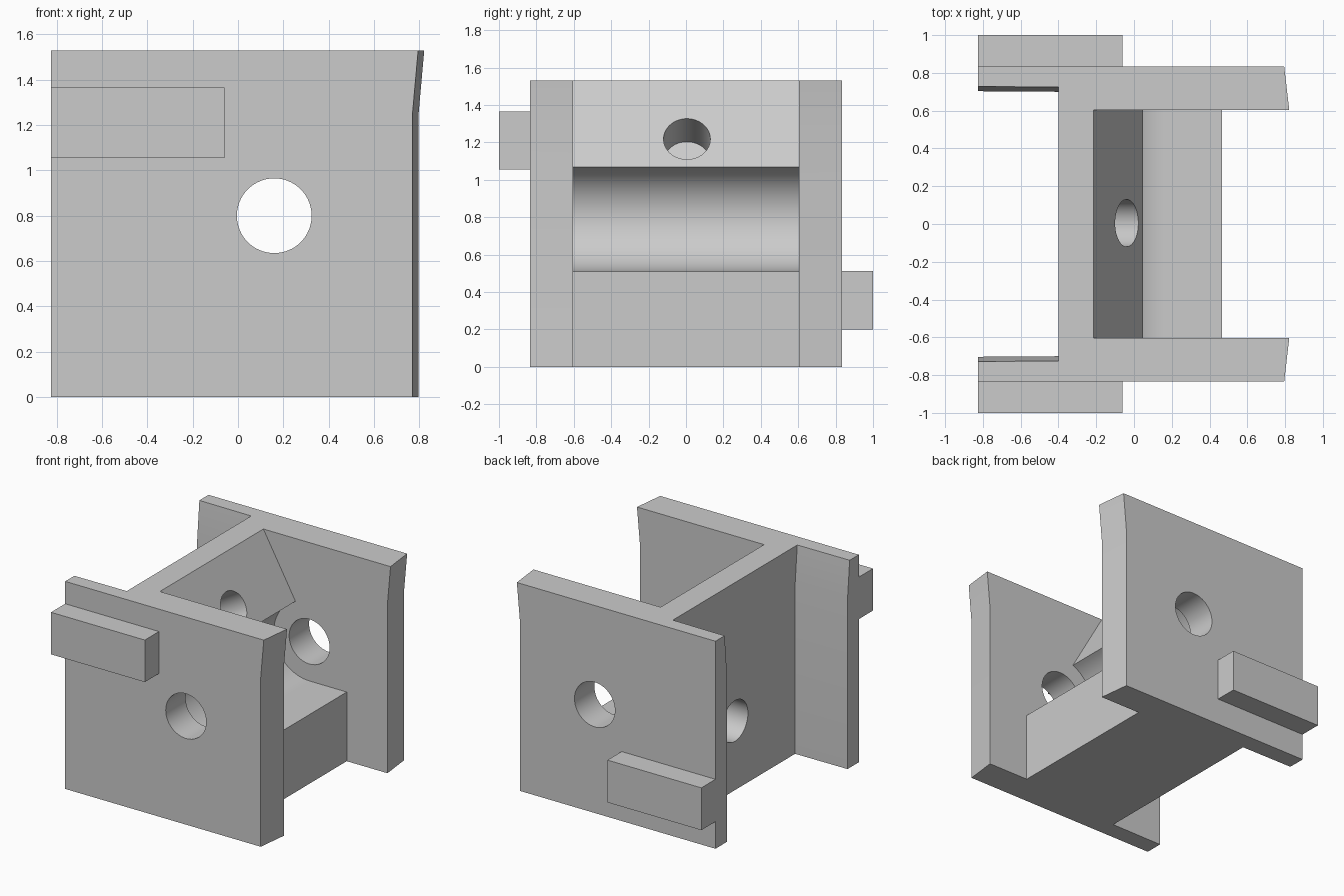
import bpy, bmesh, math
from mathutils import Vector

cube = bpy.data.objects.get("Cube")
if cube:
    bpy.data.objects.remove(cube, do_unlink=True)

grey = bpy.data.materials.new("plain grey")
grey.use_nodes = True
grey.diffuse_color = (0.6, 0.6, 0.6, 1)
grey.node_tree.nodes["Principled BSDF"].inputs["Base Color"].default_value = (0.6, 0.6, 0.6, 1)


def loft(name, rings):
    """Solid through matching closed rings of points."""
    bm = bmesh.new()
    loops = [[bm.verts.new(p) for p in ring] for ring in rings]
    n = len(loops[0])
    bm.faces.new(loops[0])
    bm.faces.new(loops[-1])
    for a, b in zip(loops, loops[1:]):
        for i in range(n):
            j = (i + 1) % n
            bm.faces.new((a[i], a[j], b[j], b[i]))
    bmesh.ops.recalc_face_normals(bm, faces=bm.faces)
    mesh = bpy.data.meshes.new(name)
    bm.to_mesh(mesh)
    bm.free()
    mesh.materials.append(grey)
    obj = bpy.data.objects.new(name, mesh)
    bpy.context.collection.objects.link(obj)
    return obj


def drill(obj, centre, axis, radius, half_length):
    """Cut a round hole, reaching half_length either side of centre."""
    bpy.ops.mesh.primitive_cylinder_add(vertices=64, radius=radius, depth=2 * half_length, location=centre)
    cutter = bpy.context.object
    cutter.name = "hole_cutter"
    cutter.rotation_euler = Vector(axis).to_track_quat('Z', 'Y').to_euler()
    cutter.hide_render = True
    cutter.data.materials.append(grey)
    mod = obj.modifiers.new("hole", 'BOOLEAN')
    mod.operation = 'DIFFERENCE'
    mod.solver = 'EXACT'
    mod.object = cutter
    bpy.ops.object.select_all(action='DESELECT')
    bpy.context.view_layer.objects.active = obj
    obj.select_set(True)
    bpy.ops.object.modifier_apply(modifier=mod.name)
    bpy.data.objects.remove(cutter, do_unlink=True)


def smooth(obj):
    bpy.ops.object.select_all(action='DESELECT')
    bpy.context.view_layer.objects.active = obj
    obj.select_set(True)
    bpy.ops.object.shade_smooth_by_angle(angle=math.radians(20))


HEIGHT, BACK, WEB_BACK = 1.53, -0.825, -0.4
OUTER, INNER = 0.835, 0.603
BORE = (0.16, 0.80)

# Side plates: thinner behind the web, flared slightly near the top
for name, side in (("front_plate", -1), ("back_plate", 1)):
    rings = []
    for z, flare in ((0, 0), (1.25, 0), (HEIGHT, 0.025)):
        plan = [(BACK, OUTER), (0.77 + flare, OUTER), (0.797 + flare, INNER),
                (WEB_BACK, INNER), (WEB_BACK, 0.70 + flare), (BACK, 0.703 + flare)]
        rings.append([(x, side * y, z) for x, y in plan])
    plate = loft(name, rings)
    drill(plate, (BORE[0], side * 0.72, BORE[1]), (0, 1, 0), 0.165, 0.3)
    smooth(plate)

# Web: sloped upper face above a concave cradle and a flat ledge
ARC_R = 0.29
start, end = math.radians(113), math.radians(270)
arc = [(BORE[0] + ARC_R * math.cos(start + (end - start) * i / 32),
        BORE[1] + ARC_R * math.sin(start + (end - start) * i / 32)) for i in range(33)]
profile = [(WEB_BACK, 0), (WEB_BACK, HEIGHT), (-0.215, HEIGHT)] + arc + [(0.465, 0.51), (0.465, 0)]
web = loft("cradle_web", [[(x, y, z) for x, z in profile] for y in (-INNER, INNER)])

# Blind sockets in the slope and in the rear of the web
drill(web, (-0.035, 0.005, 1.22), (0.866, 0, 0.5), 0.125, 0.25)
drill(web, (WEB_BACK, 0, 0.51), (1, 0, 0), 0.15, 0.25)
smooth(web)

# Rails on the outer faces, one high and one low
for name, side, low, high in (("front_rail", -1, 1.055, 1.365), ("back_rail", 1, 0.2, 0.512)):
    loft(name, [[(x, side * y, z) for x, y in
                 ((BACK, OUTER), (-0.06, OUTER), (-0.06, 1), (BACK, 1))] for z in (low, high)])
